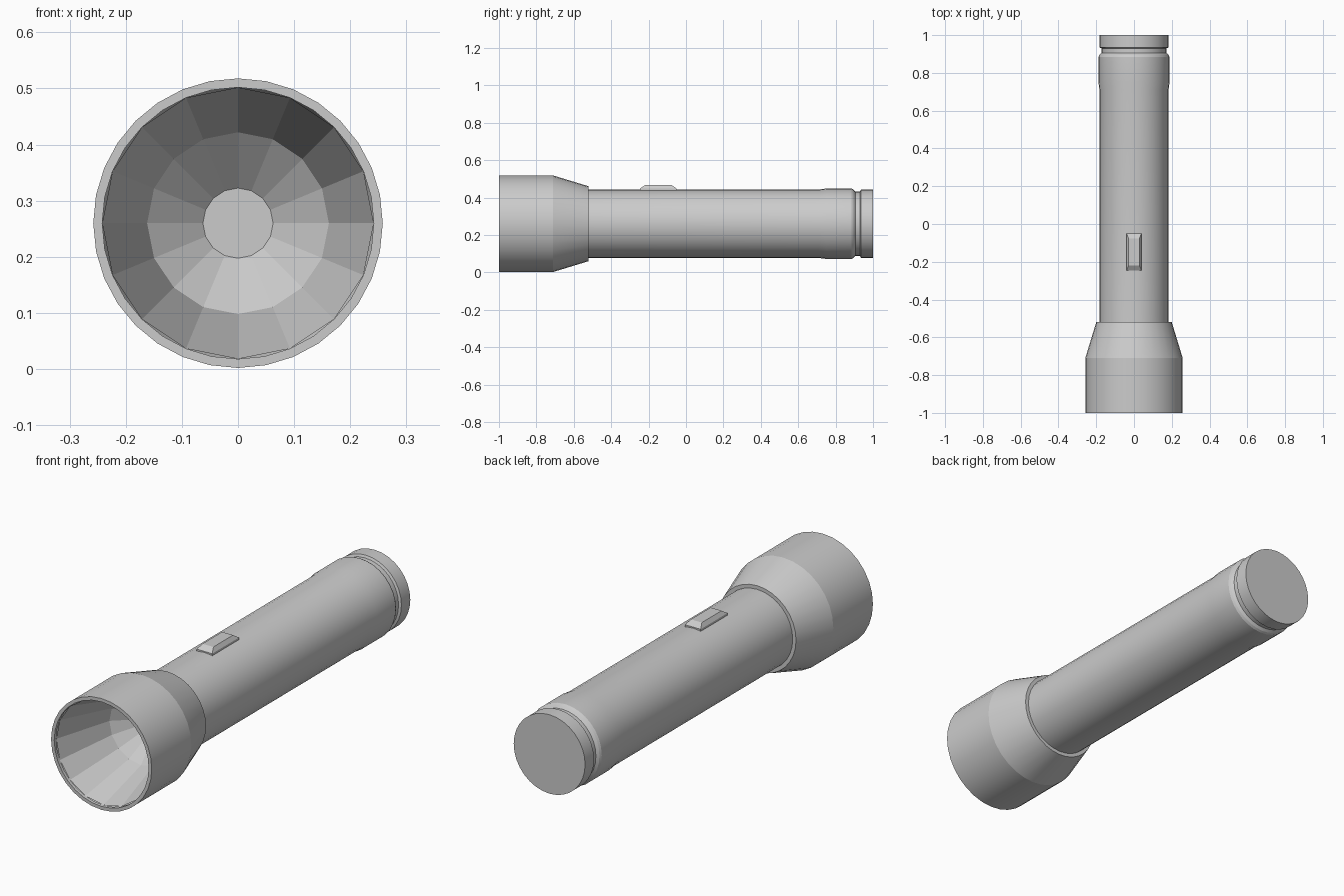
import bpy, bmesh, math

if "Cube" in bpy.data.objects:
    bpy.data.objects.remove(bpy.data.objects["Cube"])

CZ = 0.26  # height of the long axis


def lathe(name, profile, sides, smooth=True, cap_start=False, cap_end=False):
    """Spin (y, radius) points around the long axis."""
    bm = bmesh.new()
    rings = []
    for y, r in profile:
        rings.append([bm.verts.new((r * math.sin(2 * math.pi * i / sides), y,
                                    CZ + r * math.cos(2 * math.pi * i / sides)))
                      for i in range(sides)])
    for a, b in zip(rings, rings[1:]):
        for i in range(sides):
            j = (i + 1) % sides
            bm.faces.new((a[i], a[j], b[j], b[i]))
    if cap_start:
        bm.faces.new(rings[0][::-1])
    if cap_end:
        bm.faces.new(rings[-1])
    return finish(name, bm, smooth)


def finish(name, bm, smooth):
    mesh = bpy.data.meshes.new(name)
    bm.to_mesh(mesh)
    bm.free()
    ob = bpy.data.objects.new(name, mesh)
    bpy.context.collection.objects.link(ob)
    if smooth:
        bpy.ops.object.select_all(action='DESELECT')
        ob.select_set(True)
        bpy.context.view_layer.objects.active = ob
        bpy.ops.object.shade_smooth_by_angle(angle=math.radians(14))
    return ob


# Flared head: inner lip, front rim, bell and rear shoulder
lathe("head", [(-0.985, 0.242), (-1.0, 0.242), (-1.0, 0.258), (-0.71, 0.258),
               (-0.52, 0.20), (-0.52, 0.183)], 32)

# Faceted reflector, open to the front
lathe("reflector", [(-0.985, 0.242), (-0.71, 0.162), (-0.62, 0.0625)],
      16, smooth=False, cap_end=True)

# Barrel with slightly raised rear grip band, groove and tail cap
lathe("barrel", [(-0.52, 0.183), (0.71, 0.183), (0.75, 0.188), (0.885, 0.188),
                 (0.895, 0.183), (0.905, 0.172), (0.93, 0.172)], 32)
lathe("tail_cap", [(0.93, 0.172), (0.935, 0.183), (1.0, 0.183)], 32, cap_end=True)

# Sliding switch: a bevelled block sunk into the barrel top
bm = bmesh.new()
levels = [(0.04, 0.098, 0.42), (0.04, 0.098, 0.448), (0.028, 0.072, 0.466)]
rings = [[bm.verts.new((sx * hx, -0.148 + sy * hy, z))
          for sx, sy in ((-1, -1), (1, -1), (1, 1), (-1, 1))]
         for hx, hy, z in levels]
for a, b in zip(rings, rings[1:]):
    for i in range(4):
        j = (i + 1) % 4
        bm.faces.new((a[i], a[j], b[j], b[i]))
bm.faces.new(rings[0][::-1])
bm.faces.new(rings[-1])
finish("switch", bm, False)
